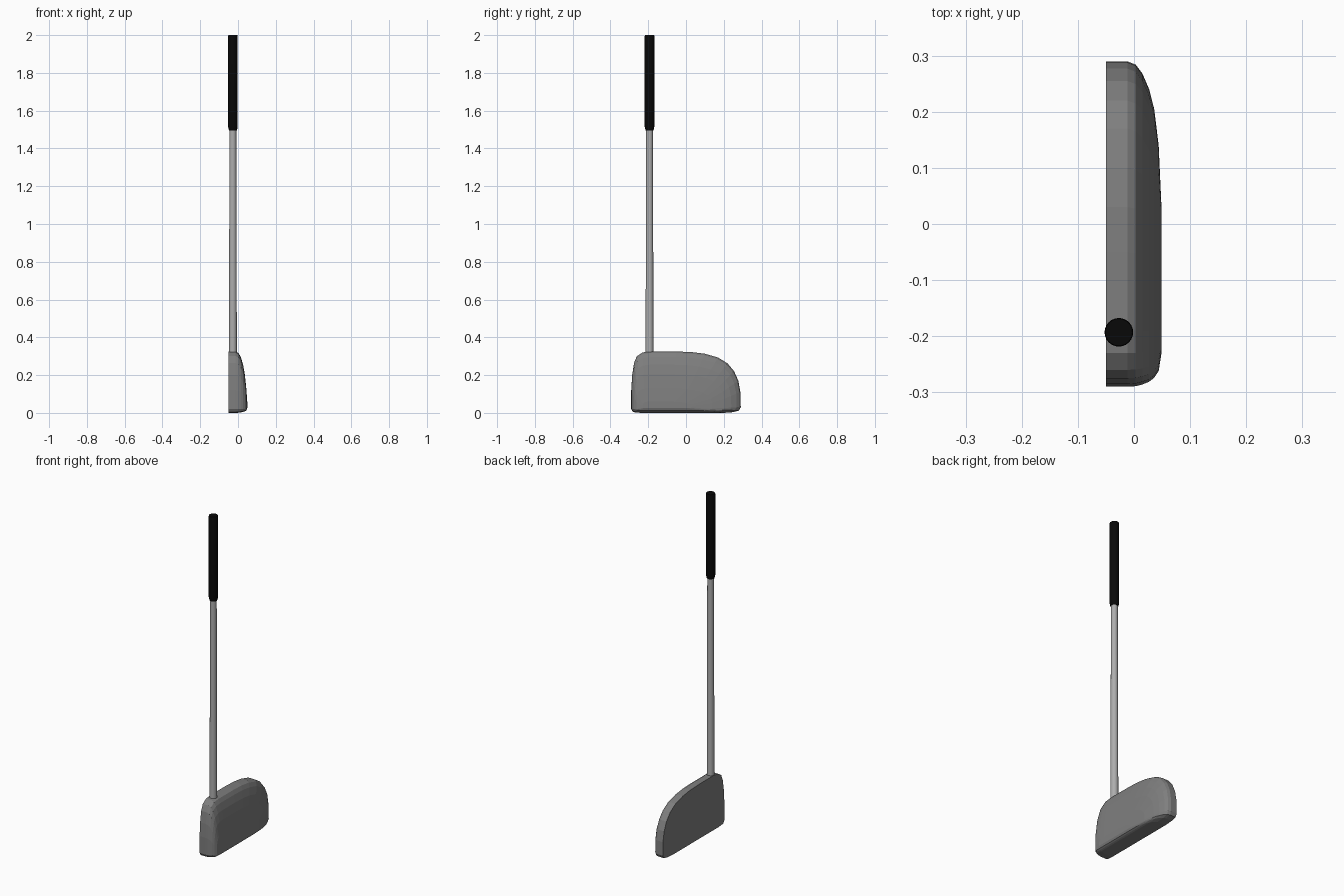
import bpy, bmesh, math

if "Cube" in bpy.data.objects:
    bpy.data.objects.remove(bpy.data.objects["Cube"])

SX, SY = -0.027, -0.193   # shaft axis


def finish(name, bm, grey, smooth=False):
    bmesh.ops.recalc_face_normals(bm, faces=bm.faces)
    me = bpy.data.meshes.new(name)
    bm.to_mesh(me)
    bm.free()
    ob = bpy.data.objects.new(name, me)
    bpy.context.collection.objects.link(ob)
    mat = bpy.data.materials.new(name + "_colour")
    mat.diffuse_color = (grey, grey, grey, 1)
    mat.use_nodes = True
    mat.node_tree.nodes["Principled BSDF"].inputs["Base Color"].default_value = mat.diffuse_color
    me.materials.append(mat)
    if smooth:
        bpy.ops.object.select_all(action='DESELECT')
        ob.select_set(True)
        bpy.context.view_layer.objects.active = ob
        bpy.ops.object.shade_smooth_by_angle(angle=math.radians(35))
    return ob


def loft(rings):
    """Skin a list of equal-length point rings and cap both ends."""
    bm = bmesh.new()
    loops = [[bm.verts.new(p) for p in ring] for ring in rings]
    n = len(loops[0])
    for a, b in zip(loops, loops[1:]):
        for i in range(n):
            j = (i + 1) % n
            bm.faces.new((a[i], a[j], b[j], b[i]))
    bm.faces.new(loops[0])
    bm.faces.new(loops[-1])
    return bm


def tube(profile, sides=24):
    """Round rod on the shaft axis from (radius, z) pairs."""
    return loft([[(SX + r * math.cos(2 * math.pi * i / sides),
                   SY + r * math.sin(2 * math.pi * i / sides), z)
                  for i in range(sides)] for r, z in profile])


# Club head: side outline (y, z), squashed towards the rounded back
outline = [(-.28, .004), (-.29, .02), (-.29, .12), (-.285, .20), (-.275, .265),
           (-.26, .30), (-.23, .32), (-.19, .325), (-.05, .325), (.03, .322),
           (.10, .313), (.17, .293), (.22, .262), (.255, .22), (.277, .17),
           (.288, .11), (.29, .03), (.28, .012), (.25, .004), (.20, 0), (-.24, 0)]
# x, left y, right y, bottom z, top z
levels = [(-.05, -.29, .29, 0, .325), (-.012, -.29, .29, 0, .325),
          (.003, -.289, .284, .001, .317), (.015, -.286, .268, .003, .295),
          (.027, -.281, .24, .005, .255), (.036, -.274, .205, .008, .205),
          (.044, -.262, .14, .013, .13), (.049, -.23, .03, .025, .06)]
rings = [[(x, y0 + (y + .29) / .58 * (y1 - y0), z0 + z / .325 * (z1 - z0))
          for y, z in outline] for x, y0, y1, z0, z1 in levels]
finish("club_head", loft(rings), .21)

# Shaft, slightly tapered
finish("shaft", tube([(.021, .28), (.018, 1.52)]), .42, smooth=True)

# Black grip with a narrowed lower end
finish("grip", tube([(.021, 1.495), (.0255, 1.515), (.0255, 1.995), (.024, 2.0)]),
       .0025, smooth=True)
